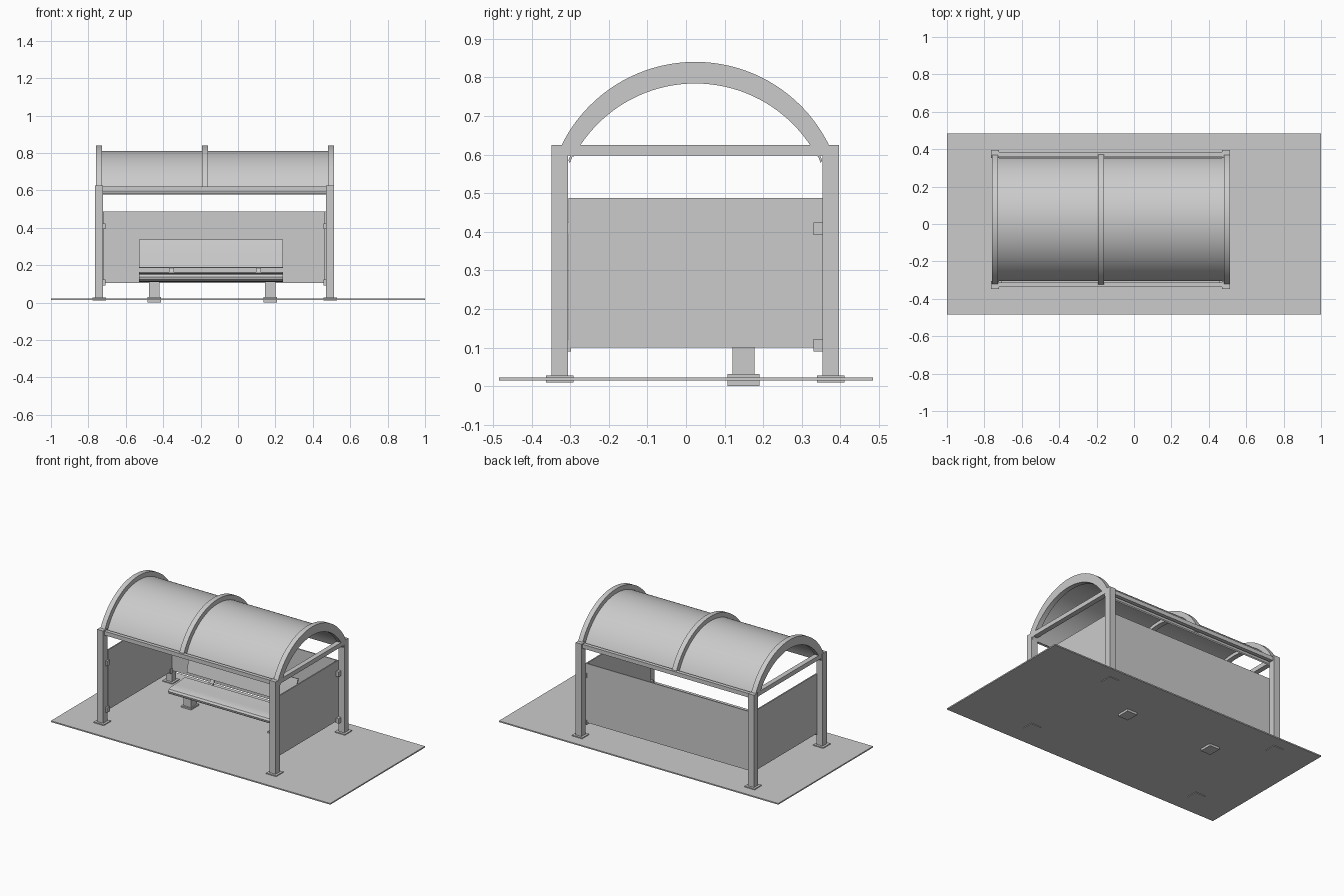
import bpy, math

if "Cube" in bpy.data.objects:
    bpy.data.objects.remove(bpy.data.objects["Cube"])

CY = 0.024                      # middle of the shelter in y
POST_X = (-0.743, 0.492)
POST_Y = (-0.327, 0.375)


def mesh_obj(name, verts, faces, smooth=False):
    me = bpy.data.meshes.new(name)
    me.from_pydata(verts, [], faces)
    me.update()
    ob = bpy.data.objects.new(name, me)
    bpy.context.collection.objects.link(ob)
    if smooth:
        bpy.ops.object.select_all(action='DESELECT')
        ob.select_set(True)
        bpy.context.view_layer.objects.active = ob
        bpy.ops.object.shade_smooth_by_angle(angle=math.radians(35))
    return ob


def box(name, x0, x1, y0, y1, z0, z1):
    v = [(x, y, z) for x in (x0, x1) for y in (y0, y1) for z in (z0, z1)]
    f = [(0, 1, 3, 2), (4, 6, 7, 5), (0, 4, 5, 1), (2, 3, 7, 6), (0, 2, 6, 4), (1, 5, 7, 3)]
    return mesh_obj(name, v, f)


def strip(name, outer, inner, x0, x1, smooth=True):
    """Solid band between two (y, z) lines, extruded from x0 to x1."""
    n = len(outer)
    v = []
    for (a, b), (c, d) in zip(outer, inner):
        v += [(x0, a, b), (x0, c, d), (x1, c, d), (x1, a, b)]
    f = [(0, 1, 2, 3), tuple(4 * (n - 1) + k for k in (3, 2, 1, 0))]
    for i in range(n - 1):
        a, b = 4 * i, 4 * i + 4
        for k in range(4):
            m = (k + 1) % 4
            f.append((a + k, b + k, b + m, a + m))
    return mesh_obj(name, v, f, smooth)


def arc(r, cz, z_end, n=40):
    t = math.acos((z_end - cz) / r)
    return [(CY + r * math.sin(a), cz + r * math.cos(a))
            for a in (-t + 2 * t * i / n for i in range(n + 1))]


def ribbon(name, line, th, x0, x1):
    """Bent plate of thickness th following a (y, z) line."""
    off = []
    for i in range(len(line)):
        p, q = line[max(i - 1, 0)], line[min(i + 1, len(line) - 1)]
        dy, dz = q[0] - p[0], q[1] - p[1]
        l = math.hypot(dy, dz)
        off.append((line[i][0] + dz / l * th, line[i][1] - dy / l * th))
    return strip(name, line, off, x0, x1)


# ground slab
box("ground_slab", -1, 1, -0.485, 0.485, 0.014, 0.022)

# posts and foot plates
for px in POST_X:
    for py in POST_Y:
        box("post", px - .0215, px + .0215, py - .021, py + .021, .02, .625)
        box("post_foot", px - .036, px + .036, py - .036, py + .036, .01, .028)

# top beams
for px in (-0.743, 0.497):
    box("side_beam", px - .016, px + .016, -0.306, 0.355, .597, .625)
for py, s in ((-0.325, 1), (0.373, -1)):
    box("long_beam", -0.722, 0.47, py - .012, py + .012, .594, .62)

# arched ribs and curved roof sheet
for px in (-0.743, -0.1765, 0.497):
    strip("roof_rib", arc(.386, .454, .612), arc(.357, .427, .595), px - .016, px + .016)
strip("roof_sheet", arc(.352, .459, .585), arc(.346, .459, .578), -0.757, 0.511)

# wall panels
box("back_panel", -0.722, 0.47, .348, .355, .105, .487)
for x in (-0.721, 0.467):
    box("side_panel", x - .004, x + .004, -0.304, .354, .1, .487)

# panel clips on the posts
for x, s in ((-0.722, 1), (0.47, -1)):
    for z in (.09, .392):
        for y0, y1, a, b in ((-.325, -.298, 0, .013), (.33, .356, -.02, .008)):
            xa, xb = sorted((x + s * a, x + s * b))
            box("panel_clip", xa, xb, y0, y1, z, z + .032)

# bench seat with rolled front lip, and backrest
ribbon("bench_seat", [(.085, .110), (.062, .113), (.046, .123), (.042, .137), (.05, .149),
                      (.07, .156), (.11, .158), (.16, .159), (.215, .163)], .008, -0.53, 0.24)
ribbon("bench_backrest", [(.232, .187), (.240, .22), (.249, .26), (.259, .30), (.270, .337)],
       .009, -0.53, 0.24)

# bench legs, feet and backrest brackets
for x in (-0.4475, 0.1725):
    box("bench_leg", x - .0275, x + .0275, .12, .178, .02, .152)
    box("bench_foot", x - .036, x + .036, .108, .19, 0, .031)
for x in (-0.355, 0.109):
    ribbon("backrest_bracket", [(.13, .151), (.2, .154), (.235, .16), (.248, .185), (.262, .25), (.275, .31)],
           .008, x - .014, x + .014)
# rail under the seat
box("bench_rail", -0.53, 0.24, .12, .178, .140, .150)
